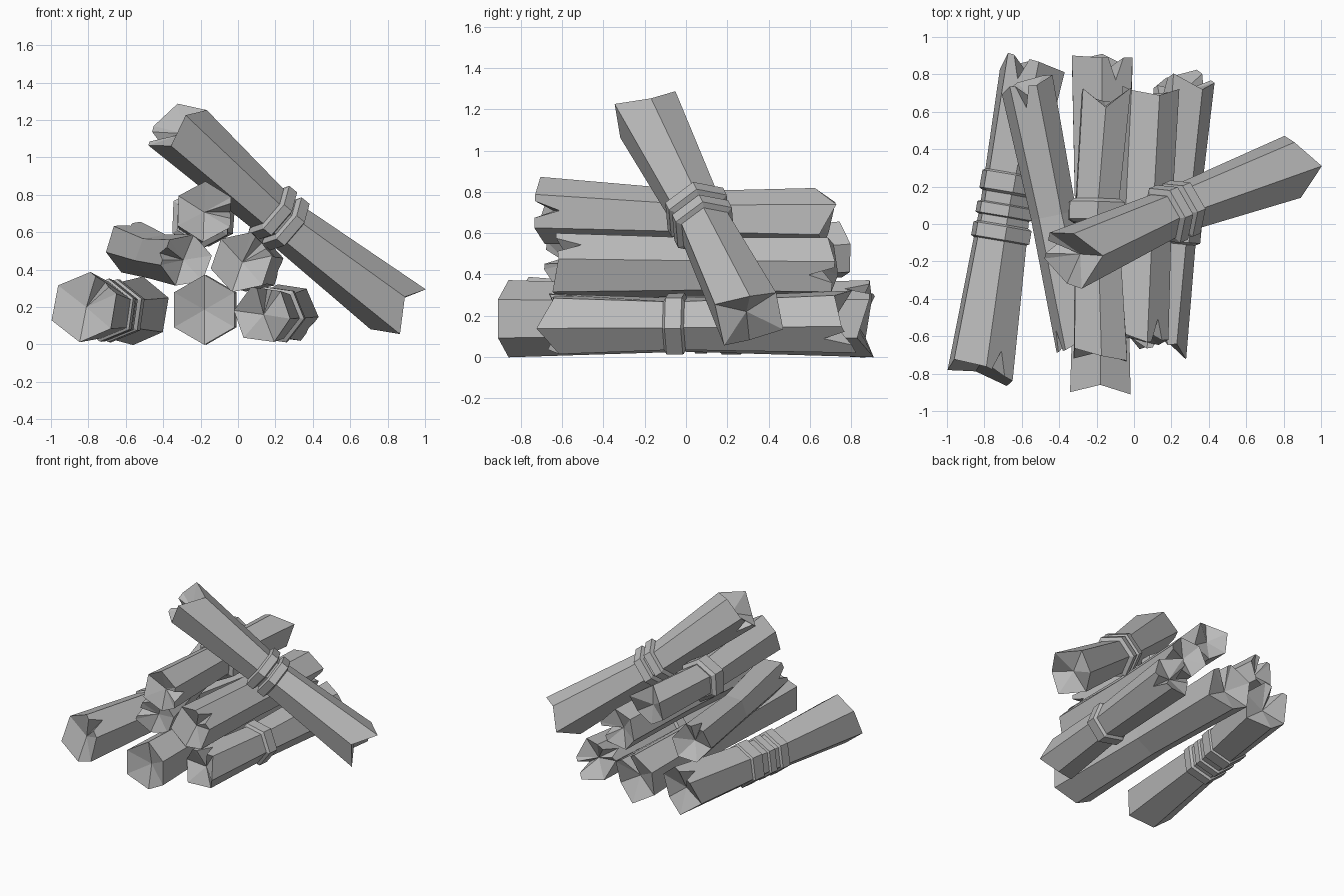
import bpy, bmesh
from math import cos, sin, radians
from mathutils import Vector

cube = bpy.data.objects.get("Cube")
if cube:
    bpy.data.objects.remove(cube)

grey = bpy.data.materials.new("weathered grey")
grey.use_nodes = True
colour = (0.5, 0.5, 0.5, 1)
grey.diffuse_color = colour
grey.node_tree.nodes["Principled BSDF"].inputs["Base Color"].default_value = colour

SIDES = 6


def finish(bm, name):
    bmesh.ops.recalc_face_normals(bm, faces=bm.faces)
    mesh = bpy.data.meshes.new(name)
    bm.to_mesh(mesh)
    bm.free()
    mesh.materials.append(grey)
    obj = bpy.data.objects.new(name, mesh)
    bpy.context.collection.objects.link(obj)


def frame(axis):
    d = axis.normalized()
    u = d.cross(Vector((0, 0, 1))).normalized()
    return d, u, u.cross(d)


def hexagon(centre, radius, u, v, phase):
    angles = [radians(phase + 360 * i / SIDES) for i in range(SIDES)]
    return [centre + radius * (cos(a) * u + sin(a) * v) for a in angles]


def ragged_end(bm, corners, inner, outward, notches, lips):
    """Rim with uneven corners and V-shaped splits, closed by a sunken fan."""
    hub = bm.verts.new(sum(corners, Vector()) / SIDES - outward * 0.06)
    corners = [c + outward * lip for c, lip in zip(corners, lips)]
    verts = [bm.verts.new(c) for c in corners]
    rim = []
    for i in range(SIDES):
        j = (i + 1) % SIDES
        side = [verts[i]]
        if i in notches:
            for t, depth in ((0.3, 0), (0.55, 0.12), (0.8, 0)):
                point = corners[i].lerp(corners[j], t) - outward * depth
                side.append(bm.verts.new(point))
        rim += side
        bm.faces.new(side + [verts[j], inner[j], inner[i]])
    for a, b in zip(rim, rim[1:] + rim[:1]):
        bm.faces.new((a, b, hub))


def log(name, start, end, radii, phase, notches, lips, middle=None, bands=()):
    """Waisted six-sided log. Lips are how far each rim corner sticks out;
    bands are (distance from middle, width, radius)."""
    start, end = Vector(start), Vector(end)
    middle = Vector(middle) if middle else (start + end) / 2
    d, u, v = frame(end - start)
    bm = bmesh.new()
    waist = [bm.verts.new(p) for p in hexagon(middle, radii[1], u, v, phase)]
    for tip, radius, split, lip in zip((start, end), radii[::2], notches, lips):
        outward = (tip - middle).normalized()
        ragged_end(bm, hexagon(tip, radius, u, v, phase), waist, outward, split, lip)
    finish(bm, name)

    # Chamfered collars around the waist
    for n, (offset, width, radius) in enumerate(bands):
        tip = end if offset > 0 else start
        centre = middle + (tip - middle).normalized() * abs(offset)
        bm = bmesh.new()
        rings = []
        for step, r in ((-0.5, radius - 0.03), (-0.36, radius), (0.36, radius), (0.5, radius - 0.03)):
            pts = hexagon(centre + d * width * step, r, u, v, phase)
            rings.append([bm.verts.new(p) for p in pts])
        for a, b in zip(rings, rings[1:]):
            for i in range(SIDES):
                j = (i + 1) % SIDES
                bm.faces.new((a[i], a[j], b[j], b[i]))
        bm.faces.new(rings[0])
        bm.faces.new(rings[-1])
        finish(bm, f"{name}_collar_{n + 1}")


# Bottom row
log("bottom_right_log", (-0.82, -0.79, 0.2), (-0.54, 0.84, 0.18), (0.19, 0.145, 0.185), 22,
    ([0], [1]), ((0.02, -0.03, -0.04, 0.02, 0, 0.05), (0, 0.03, 0.05, -0.04, 0.03, -0.03)),
    (-0.69, 0.08, 0.18),
    [(-0.13, 0.1, 0.17), (-0.01, 0.08, 0.165), (0.14, 0.13, 0.17)])
log("bottom_middle_log", (-0.18, -0.88, 0.185), (-0.17, 0.87, 0.185), (0.187, 0.16, 0.187), 30,
    ([], [0]), ((0.03, -0.02, 0.02, 0.02, -0.02, 0.03), (0.02, 0.02, 0.03, 0, 0.04, -0.04)))
log("bottom_left_log", (0.13, -0.65, 0.16), (0.27, 0.77, 0.17), (0.158, 0.135, 0.163), -8,
    ([1], [2, 5]), ((0.06, -0.02, 0.02, -0.03, 0.03, -0.04), (0, -0.04, 0.03, -0.06, 0, 0.06)),
    (0.2, -0.05, 0.16), [(0, 0.11, 0.16)])

# Middle row
log("middle_left_log", (0.02, -0.61, 0.44), (0.09, 0.71, 0.43), (0.168, 0.15, 0.155), 12,
    ([0], [5]), ((0, 0.02, -0.03, 0.03, 0, 0.03), (0.02, -0.02, 0, 0.02, -0.02, 0)))
log("middle_right_log", (-0.28, -0.63, 0.45), (-0.57, 0.74, 0.52), (0.145, 0.125, 0.145), 10,
    ([2], [1]), ((0, -0.03, 0.02, 0.03, -0.02, 0), (0.03, 0, 0.02, -0.02, 0.02, 0.03)),
    (-0.43, 0.05, 0.47))

# Top log and the one leaning across the pile
log("top_log", (-0.18, -0.7, 0.71), (-0.15, 0.69, 0.67), (0.162, 0.13, 0.148), 28,
    ([5], []), ((0.03, 0.01, -0.03, 0.02, -0.02, 0.03), (0.04, -0.07, 0.03, 0, -0.03, -0.04)),
    (-0.2, 0.07, 0.675), [(0, 0.13, 0.17)])
log("leaning_log", (-0.33, -0.18, 1.165), (0.86, 0.31, 0.185), (0.175, 0.13, 0.175), 12,
    ([3], []), ((0.05, -0.07, 0.03, 0.05, 0.05, 0), (-0.07, 0.04, -0.04, 0.04, -0.05, 0.045)),
    (0.22, 0.07, 0.67), [(-0.05, 0.08, 0.17), (0.045, 0.08, 0.165)])
